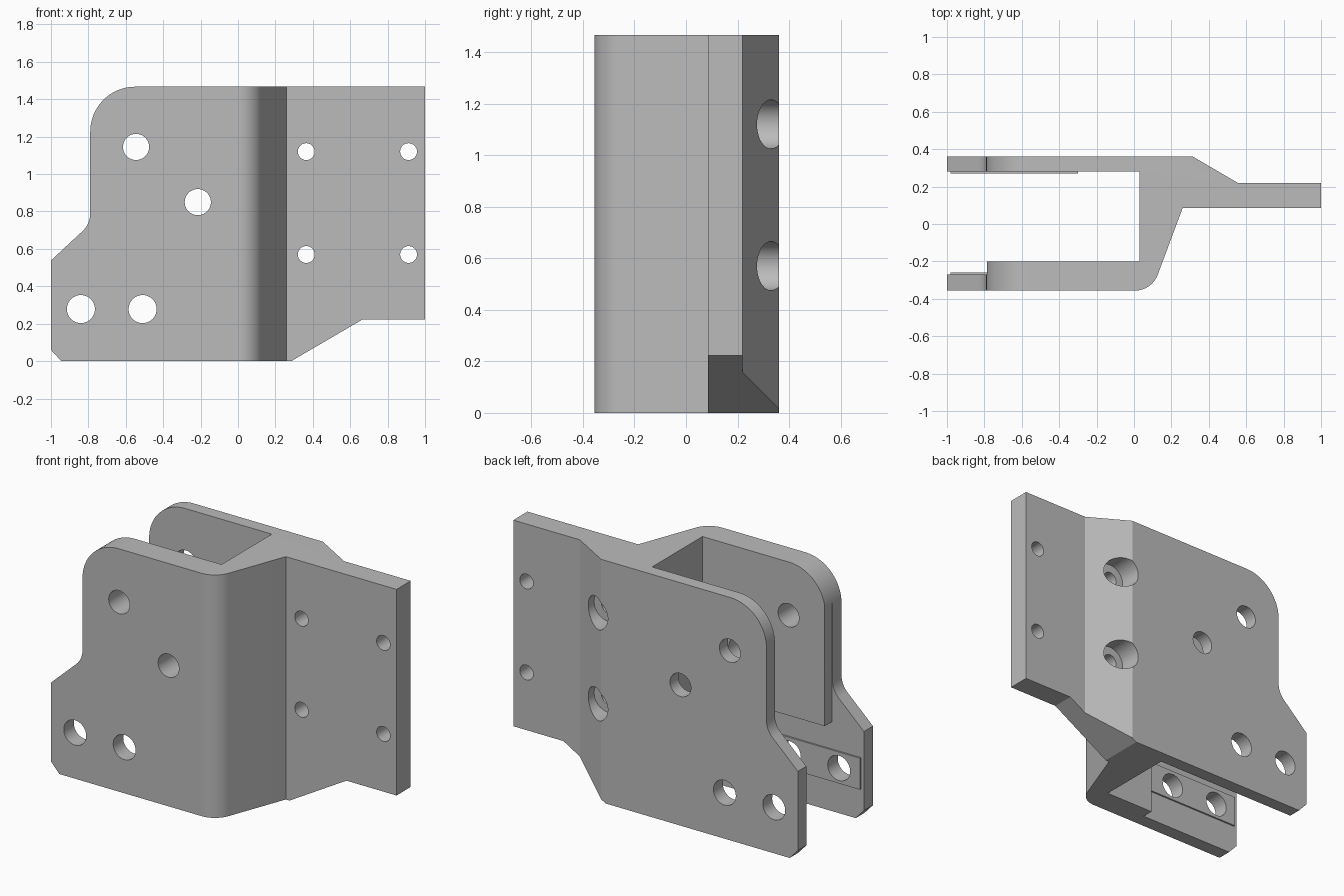
import bpy, bmesh, math
from mathutils import Vector

if "Cube" in bpy.data.objects:
    bpy.data.objects.remove(bpy.data.objects["Cube"], do_unlink=True)

TOP = 1.467

metal = bpy.data.materials.new("plain grey metal")
metal.use_nodes = True
grey = (0.5, 0.5, 0.5, 1)
metal.diffuse_color = grey
metal.node_tree.nodes["Principled BSDF"].inputs["Base Color"].default_value = grey


def arc(cx, cy, r, a, b, n=16):
    angles = [math.radians(a + (b - a) * i / n) for i in range(n + 1)]
    return [(cx + r * math.cos(t), cy + r * math.sin(t)) for t in angles]


def finish(name, bm):
    bmesh.ops.recalc_face_normals(bm, faces=bm.faces)
    mesh = bpy.data.meshes.new(name)
    bm.to_mesh(mesh)
    bm.free()
    mesh.materials.append(metal)
    ob = bpy.data.objects.new(name, mesh)
    bpy.context.collection.objects.link(ob)
    return ob


def prism(name, points, direction):
    """Extrude a closed outline of 3D points along a direction."""
    bm = bmesh.new()
    face = bm.faces.new([bm.verts.new(p) for p in points])
    new = bmesh.ops.extrude_face_region(bm, geom=[face])["geom"]
    moved = [v for v in new if isinstance(v, bmesh.types.BMVert)]
    bmesh.ops.translate(bm, verts=moved, vec=Vector(direction))
    return finish(name, bm)


def box(name, x0, x1, y0, y1, z0, z1):
    outline = [(x0, y0, z0), (x1, y0, z0), (x1, y1, z0), (x0, y1, z0)]
    return prism(name, outline, (0, 0, z1 - z0))


def hole(x, z, r, y0=-0.6, y1=0.6):
    ring = arc(x, z, r, 0, 360, 40)[:-1]
    return prism("hole_cutter", [(a, y0, b) for a, b in ring], (0, y1 - y0, 0))


def combine(target, tool, operation):
    """Apply a boolean, then discard the helper."""
    mod = target.modifiers.new("cut", "BOOLEAN")
    mod.operation, mod.solver, mod.object = operation, "EXACT", tool
    bpy.ops.object.select_all(action="DESELECT")
    bpy.context.view_layer.objects.active = target
    target.select_set(True)
    bpy.ops.object.modifier_apply(modifier=mod.name)
    bpy.data.objects.remove(tool, do_unlink=True)


# Bracket body: plan section with two cheeks, a web and a mounting flange
plan = [(-1, 0.36), (0.315, 0.36), (0.555, 0.22), (1, 0.22), (1, 0.085), (0.26, 0.085)]
plan += arc(0.005, -0.226, 0.13, -20.6, -90)
plan += [(-1, -0.356), (-1, -0.2), (0.03, -0.2), (0.03, 0.28), (-1, 0.28)]
bracket = prism("bracket", [(x, y, -0.1) for x, y in plan], (0, 0, TOP + 0.2))

# Trim to the side outline
side = [(-0.945, 0), (0.285, 0), (0.665, 0.222), (1.1, 0.222), (1.1, TOP)]
side += arc(-0.55, TOP - 0.24, 0.24, 90, 180)
side += arc(-0.92, 0.79, 0.13, 0, -47)
side += [(-1, 0.538), (-1, 0.06)]
combine(bracket, prism("outline_cutter", [(x, -0.6, z) for x, z in side], (0, 1.2, 0)), "INTERSECT")

# Step in the inner face of the front cheek
combine(bracket, box("recess_cutter", -1.1, -0.3, -0.27, 0.1, -0.2, 0.54), "DIFFERENCE")
combine(bracket, box("end_cutter", -1.1, -0.787, -0.27, 0.1, 0.4, 1.6), "DIFFERENCE")

# Thin raised strips on both inner faces
for y0, y1 in ((-0.29, -0.26), (0.27, 0.3)):
    combine(bracket, box("strip", -0.98, -0.299, y0, y1, 0.185, 0.375), "UNION")

# Holes through both cheeks
for x, z, r in ((-0.545, 1.145, 0.07), (-0.215, 0.85, 0.07),
                (-0.84, 0.278, 0.075), (-0.51, 0.278, 0.075)):
    combine(bracket, hole(x, z, r), "DIFFERENCE")

# Flange bolt holes, the inner pair counterbored from the back
for z in (1.12, 0.57):
    for x in (0.365, 0.912):
        combine(bracket, hole(x, z, 0.045), "DIFFERENCE")
    combine(bracket, hole(0.365, z, 0.095, 0.22), "DIFFERENCE")

bpy.ops.object.select_all(action="DESELECT")
bracket.select_set(True)
bpy.context.view_layer.objects.active = bracket
bpy.ops.object.shade_smooth_by_angle(angle=math.radians(20))
